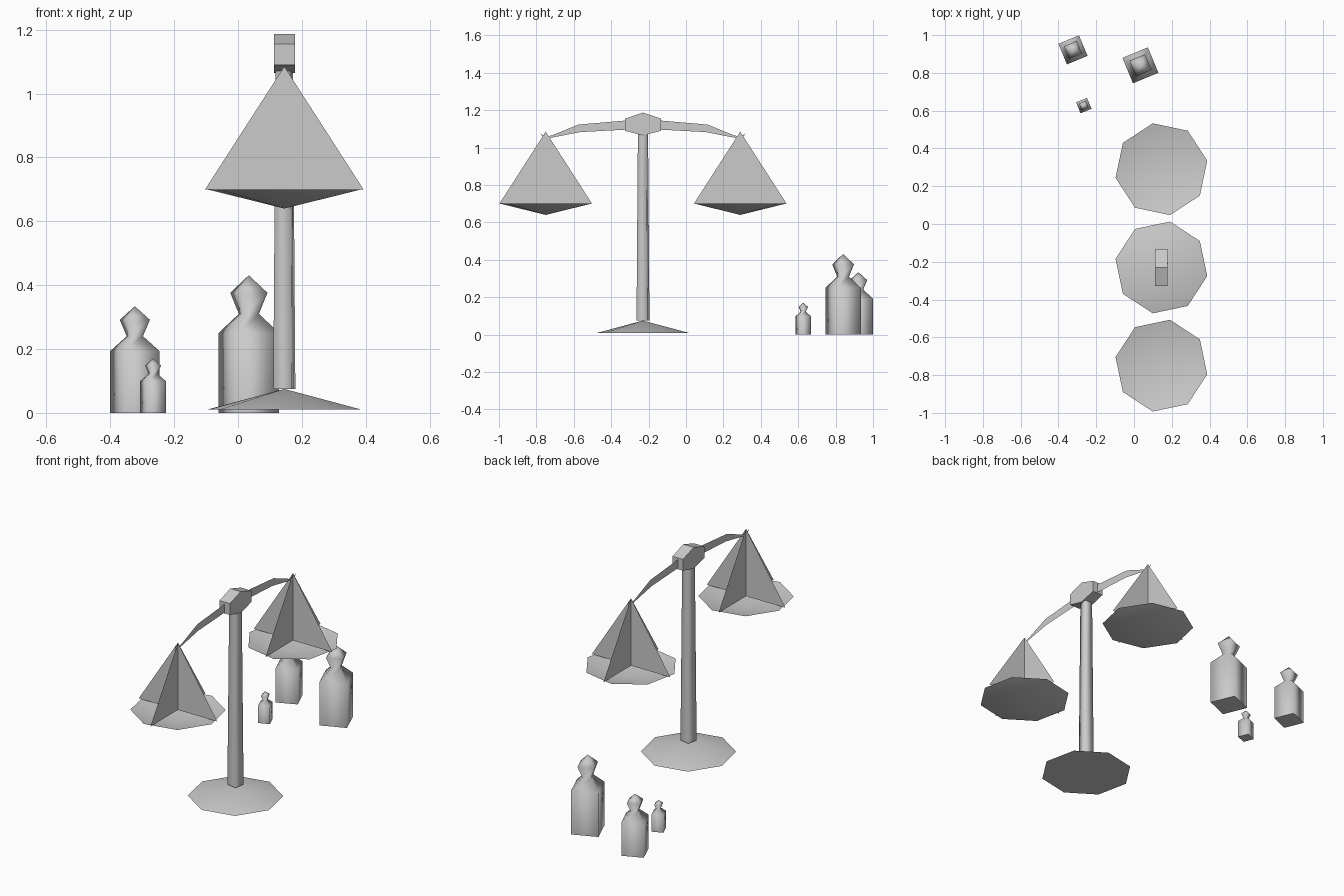
import bpy, bmesh, math
from mathutils import Vector

cube = bpy.data.objects.get("Cube")
if cube:
    bpy.data.objects.remove(cube)

grey = bpy.data.materials.new("plain grey")
grey.use_nodes = True
grey.diffuse_color = (0.6, 0.6, 0.6, 1)
grey.node_tree.nodes["Principled BSDF"].inputs["Base Color"].default_value = (0.6, 0.6, 0.6, 1)

CX, CY = 0.145, -0.23      # column axis
REACH = 0.52               # column to pan distance


def finish(name, bm, location):
    mesh = bpy.data.meshes.new(name)
    bm.to_mesh(mesh)
    bm.free()
    mesh.materials.append(grey)
    obj = bpy.data.objects.new(name, mesh)
    obj.location = location
    bpy.context.collection.objects.link(obj)
    return obj


def lathe(name, profile, sides, turn, location, capped=True):
    """Stack polygon rings of (radius, z); radius 0 makes a point. Sides smooth, caps flat."""
    bm = bmesh.new()
    rings = []
    for r, z in profile:
        if r == 0:
            rings.append([bm.verts.new((0, 0, z))] * sides)
            continue
        angles = [math.radians(turn + 360 * i / sides) for i in range(sides)]
        rings.append([bm.verts.new((r * math.cos(a), r * math.sin(a), z)) for a in angles])
    for low, high in zip(rings, rings[1:]):
        for i in range(sides):
            j = (i + 1) % sides
            corners = list(dict.fromkeys((low[i], low[j], high[j], high[i])))
            bm.faces.new(corners).smooth = True
    if capped:
        for ring, (r, z) in ((rings[0], profile[0]), (rings[-1], profile[-1])):
            if r:
                cap = bm.faces.new(ring)
                for edge in cap.edges:
                    edge.smooth = False
    bmesh.ops.recalc_face_normals(bm, faces=bm.faces)
    return finish(name, bm, location)


def sheets(name, outlines, location):
    """Thin flat panels from closed outlines."""
    bm = bmesh.new()
    for outline in outlines:
        bm.faces.new([bm.verts.new(p) for p in outline])
    return finish(name, bm, location)


# Foot and tapering square column
lathe("base", [(0.247, 0.01), (0, 0.075)], 8, -10.6, (CX, CY, 0))
lathe("column", [(0.042, 0.075), (0.033, 1.07)], 4, -55.6, (CX, CY, 0))

# Hexagonal hub, extruded across x
bm = bmesh.new()
half = [(0, 1.187), (0.097, 1.155), (0.097, 1.09), (0, 1.065)]
outline = half + [(-y, z) for y, z in half[2:0:-1]]
face = bm.faces.new([bm.verts.new((-0.033, y, z)) for y, z in outline])
grown = bmesh.ops.extrude_face_region(bm, geom=[face])
bmesh.ops.translate(bm, vec=Vector((0.066, 0, 0)),
                    verts=[v for v in grown["geom"] if isinstance(v, bmesh.types.BMVert)])
bmesh.ops.recalc_face_normals(bm, faces=bm.faces)
finish("hub", bm, (CX, CY, 0))

# Arms, hangers and pans on both sides
arm = [(0.09, 1.145), (0.345, 1.123), (0.485, 1.066), (0.52, 1.058), (0.548, 1.075),
       (0.53, 1.048), (0.505, 1.05), (0.335, 1.083), (0.09, 1.096)]
SPAN, RIM, TOP = 0.248, 0.70, 1.085
for side, label in ((-1, "front"), (1, "back")):
    sheets(label + "_arm", [[(0, side * y, z) for y, z in arm]], (CX, CY, 0))
    spot = (CX, CY + side * REACH, 0)
    sheets(label + "_hanger", [
        [(-SPAN, 0, RIM), (SPAN, 0, RIM), (0, 0, TOP)],
        [(0, -SPAN, RIM), (0, SPAN, RIM), (0, 0, TOP)]], spot)
    lathe(label + "_pan", [(0, 0.64), (0.247, RIM)], 8, side * 10.6, spot, capped=False)

# Three square weights with knobs
weight = [(0.103, 0), (0.103, 0.25), (0.034, 0.31), (0.063, 0.376), (0, 0.431)]
for name, x, y, wide, tall in (("large_weight", 0.034, 0.84, 1, 1),
                               ("medium_weight", -0.323, 0.922, 0.81, 0.775),
                               ("small_weight", -0.266, 0.627, 0.43, 0.395)):
    lathe(name, [(r * wide, z * tall) for r, z in weight], 4, 67.5, (x, y, 0))
